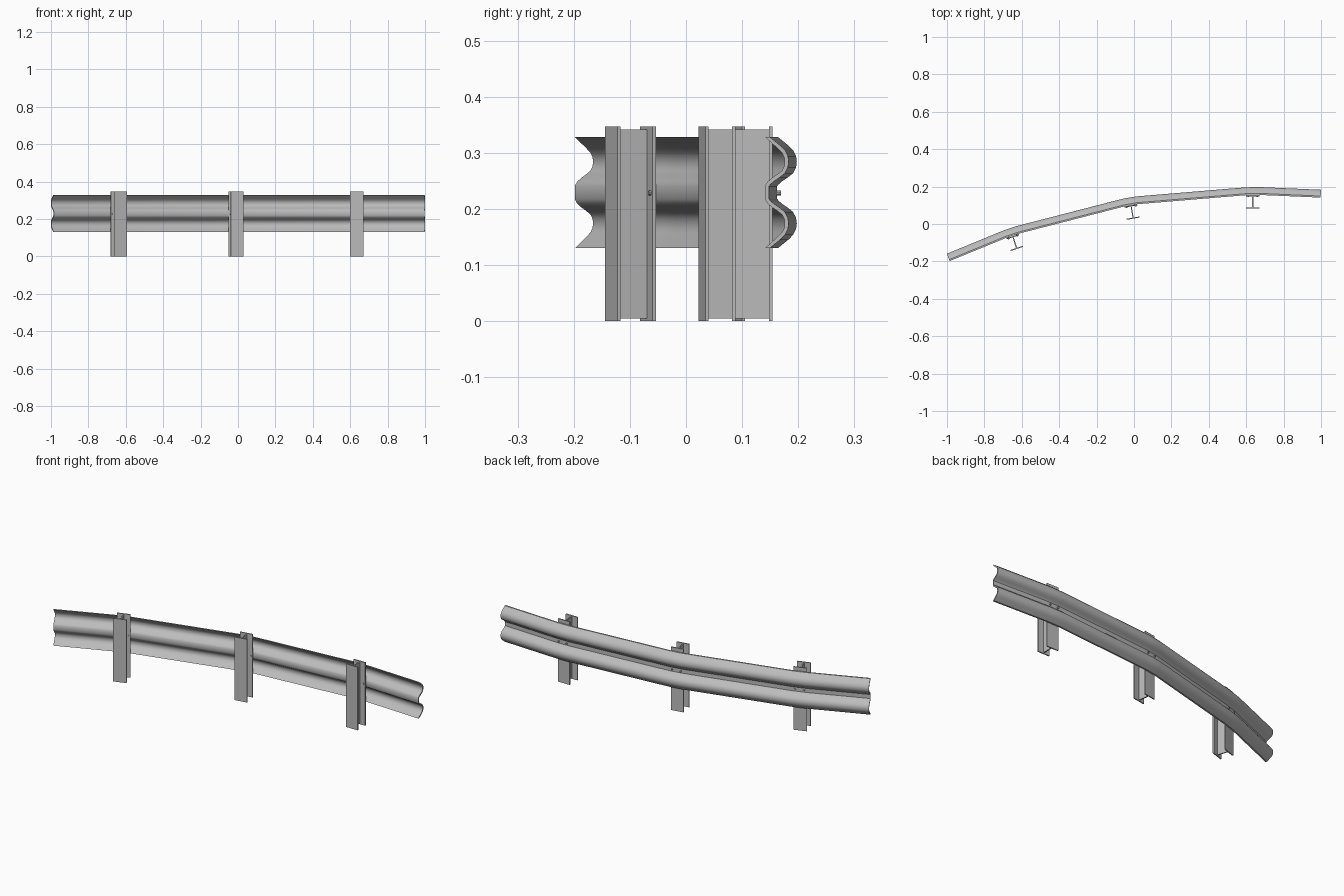
import bpy, bmesh, math
from mathutils import Vector, Matrix

if "Cube" in bpy.data.objects:
    bpy.data.objects.remove(bpy.data.objects["Cube"])


def material(name, rgb):
    m = bpy.data.materials.new(name)
    m.use_nodes = True
    m.diffuse_color = (*rgb, 1)
    m.node_tree.nodes["Principled BSDF"].inputs["Base Color"].default_value = (*rgb, 1)
    return m


STEEL = material("galvanised grey", (0.5, 0.5, 0.5))


def finish(bm, name, smooth=None):
    bmesh.ops.recalc_face_normals(bm, faces=bm.faces)
    me = bpy.data.meshes.new(name)
    bm.to_mesh(me)
    bm.free()
    me.materials.append(STEEL)
    ob = bpy.data.objects.new(name, me)
    bpy.context.collection.objects.link(ob)
    if smooth:
        bpy.ops.object.select_all(action='DESELECT')
        ob.select_set(True)
        bpy.context.view_layer.objects.active = ob
        bpy.ops.object.shade_smooth_by_angle(angle=math.radians(smooth))
    return ob


MID_Z = 0.229
WALL = 0.007

# W-shaped rail section: half of it as (height from middle, depth), then mirrored
half = [(0.012, 0), (0.019, 0.004), (0.026, 0.012), (0.032, 0.021), (0.039, 0.030),
        (0.047, 0.034), (0.055, 0.035), (0.063, 0.034), (0.071, 0.030),
        (0.079, 0.022), (0.099, 0)]
inner = [Vector((-v, u)) for v, u in reversed(half)] + [Vector(p) for p in half]
outer = []
for i, p in enumerate(inner):
    if i in (0, len(inner) - 1):
        outer.append(p + Vector((0, WALL * 1.2)))   # lips are cut level
    else:
        t = (inner[i + 1] - inner[i - 1]).normalized()
        outer.append(p + Vector((-t.y, t.x)) * WALL)
section = inner + outer[::-1]

# Plan of the rail: straight runs with a short flat at every post
corners = [Vector(c) for c in ((-0.985, -0.198), (-0.649, -0.060), (-0.016, 0.103),
                               (0.635, 0.157), (0.998, 0.141))]
path, angles = [corners[0]], []
for a, b, c in zip(corners, corners[1:], corners[2:]):
    d1, d2 = (b - a).normalized(), (c - b).normalized()
    path += [b - d1 * 0.035, b + d2 * 0.035]
    d = d1 + d2
    angles.append(math.atan2(d.y, d.x))
path.append(corners[-1])

# Rail swept along the plan with mitred joints
bm = bmesh.new()
rings = []
for i, p in enumerate(path):
    d1 = (p - path[max(i - 1, 0)]).normalized()
    d2 = (path[min(i + 1, len(path) - 1)] - p).normalized()
    d = (d1 + d2).normalized()
    n = Vector((-d.y, d.x))
    rings.append([bm.verts.new((p.x + n.x * u, p.y + n.y * u, MID_Z + v)) for v, u in section])
count = len(section)
for r, s in zip(rings, rings[1:]):
    for i in range(count):
        j = (i + 1) % count
        bm.faces.new((r[i], r[j], s[j], s[i]))
m = len(inner)
for r in (rings[0], rings[-1]):
    for i in range(m - 1):
        bm.faces.new((r[i], r[i + 1], r[count - 2 - i], r[count - 1 - i]))
finish(bm, "rail", 35)

# Posts: two flanges and a slightly shorter web, plus bolts through the rail
WIDTH, DEPTH, PLATE, HEIGHT = 0.07, 0.072, 0.006, 0.347


def box(bm, centre, size):
    bmesh.ops.create_cube(bm, size=1, matrix=Matrix.Translation(centre) @ Matrix.Diagonal((*size, 1)))


def place(ob, x, y, angle):
    ob.location = (x, y, 0)
    ob.rotation_euler.z = angle


spots = [(-0.6375, -0.099), (-0.01, 0.064), (0.635, 0.118)]
for side, (x, y), angle in zip(("right", "middle", "left"), spots, angles):
    angle = 0 if side == "left" else angle
    bm = bmesh.new()
    for s in (-1, 1):
        box(bm, (0, s * (DEPTH - PLATE) / 2, HEIGHT / 2), (WIDTH, PLATE, HEIGHT))
    box(bm, (0, 0, HEIGHT / 2 - 0.0005), (PLATE, DEPTH - PLATE, HEIGHT - 0.011))
    place(finish(bm, side + "_post"), x, y, angle)

    bm = bmesh.new()
    for s in (-1, 1):
        bmesh.ops.create_cone(
            bm, cap_ends=True, segments=10, radius1=0.0045, radius2=0.0045, depth=0.025,
            matrix=Matrix.Translation((s * 0.024, DEPTH / 2 + 0.0025, MID_Z - 0.001))
            @ Matrix.Rotation(math.pi / 2, 4, 'X'))
    place(finish(bm, side + "_bolts", 35), x, y, angle)
